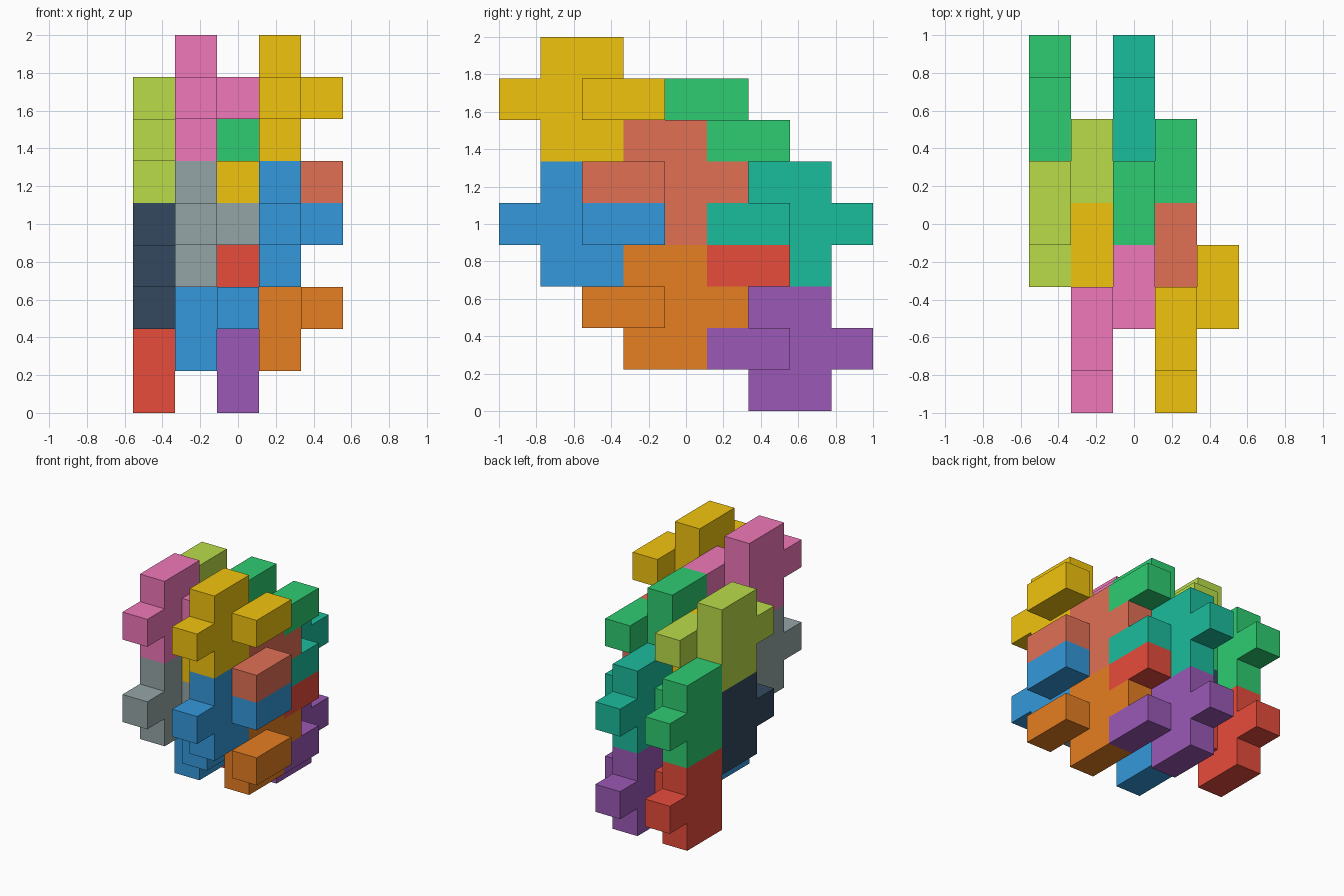
import bpy, bmesh
from mathutils import Vector

if "Cube" in bpy.data.objects:
    bpy.data.objects.remove(bpy.data.objects["Cube"])

U = 2 / 9                                # edge of one cube cell
OFFSET = Vector((-2.5, -4.5, 0))         # centres the 5 x 9 x 9 cell grid


def linear(hex_code):
    def channel(v):
        v /= 255
        return v / 12.92 if v <= 0.04045 else ((v + 0.055) / 1.055) ** 2.4
    return tuple(channel(int(hex_code[i:i + 2], 16)) for i in (0, 2, 4)) + (1,)


COLOURS = {name: linear(code) for name, code in dict(
    gold="f1c40f", blue="3498db", orange="e67e22", coral="e17055",
    green="2ecc71", red="e74c3c", teal="1abc9c", purple="9b59b6",
    pink="f078b8", grey="95a5a6", lime="badc4a", slate="34495e").items()}


def material(name):
    mat = bpy.data.materials.get(name)
    if not mat:
        mat = bpy.data.materials.new(name)
        mat.diffuse_color = COLOURS[name]
        mat.use_nodes = True
        mat.node_tree.nodes["Principled BSDF"].inputs["Base Color"].default_value = mat.diffuse_color
    return mat


# One piece: 2 x 3 slab, a nub on one end, a two-cell bar on the +x side
SLAB = [(0, y, z) for y in (0, 1) for z in (0, 1, 2)]
NUB = [(0, -1, 1)]
BAR = [(1, 1, 1), (1, 2, 1)]
FORWARD = SLAB + NUB + BAR
BACKWARD = [(x, 1 - y, z) for x, y, z in FORWARD]   # mirrored in y


def make_piece(name, cells, origin, colour):
    bm = bmesh.new()
    filled = set(cells)
    for cell in cells:
        for axis in range(3):
            for sign in (-1, 1):
                near = list(cell)
                near[axis] += sign
                if tuple(near) in filled:
                    continue
                # Outer face of this cell
                n, a, b = Vector(), Vector(), Vector()
                n[axis], a[(axis + 1) % 3], b[(axis + 2) % 3] = sign, 1, sign
                mid = Vector(cell) + Vector((.5, .5, .5)) + n / 2
                corners = [mid + (a * s + b * t) / 2
                           for s, t in ((-1, -1), (1, -1), (1, 1), (-1, 1))]
                bm.faces.new([bm.verts.new((c + Vector(origin) + OFFSET) * U)
                              for c in corners])
    bmesh.ops.remove_doubles(bm, verts=bm.verts, dist=1e-4)
    bmesh.ops.dissolve_limit(bm, angle_limit=0.01, verts=bm.verts, edges=bm.edges)
    mesh = bpy.data.meshes.new(name)
    bm.to_mesh(mesh)
    bm.free()
    mesh.materials.append(material(colour))
    bpy.context.collection.objects.link(bpy.data.objects.new(name, mesh))


# Columns of pieces: label, shape, (x, y, lowest z), lower and upper colours
COLUMNS = [
    ("front_right", FORWARD, (3, 1, 3), "blue", "gold"),
    ("front_left", FORWARD, (1, 1, 3), "grey", "pink"),
    ("inner_right", BACKWARD, (3, 3, 1), "orange", "coral"),
    ("inner_left", BACKWARD, (1, 3, 1), "blue", "gold"),
    ("middle_right", FORWARD, (2, 4, 2), "red", "green"),
    ("middle_left", FORWARD, (0, 4, 2), "slate", "lime"),
    ("back_right", BACKWARD, (2, 6, 0), "purple", "teal"),
    ("back_left", BACKWARD, (0, 6, 0), "red", "green"),
]
for label, cells, (x, y, z), low, high in COLUMNS:
    make_piece(label + "_lower_block", cells, (x, y, z), low)
    make_piece(label + "_upper_block", cells, (x, y, z + 3), high)
